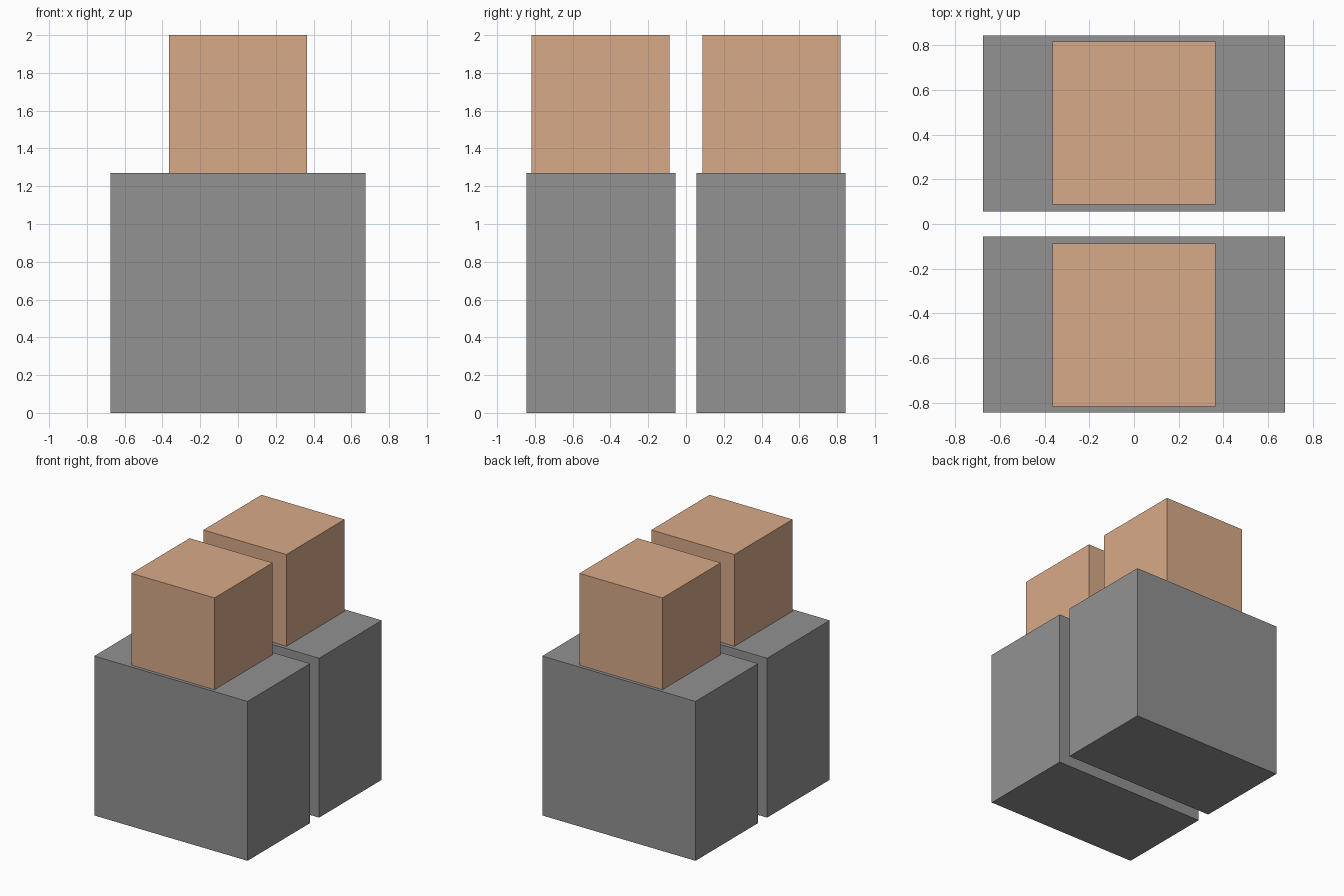
import bpy

if "Cube" in bpy.data.objects:
    bpy.data.objects.remove(bpy.data.objects["Cube"])


def make_material(name, rgb):
    mat = bpy.data.materials.new(name)
    mat.diffuse_color = (*rgb, 1.0)
    mat.use_nodes = True
    mat.node_tree.nodes["Principled BSDF"].inputs["Base Color"].default_value = mat.diffuse_color
    return mat


def box(name, centre, size, material):
    bpy.ops.mesh.primitive_cube_add(size=1, location=centre)
    obj = bpy.context.object
    obj.name = name
    obj.scale = size
    bpy.ops.object.transform_apply(location=False, rotation=False, scale=True)
    obj.data.materials.append(material)
    return obj


tan = make_material("tan", (0.686, 0.402, 0.25))
dark_grey = make_material("dark_grey", (0.287, 0.287, 0.287))

BASE_H = 1.269
TOP = 2.0 - BASE_H

# Two matching stacks: a dark grey base block with a tan cube on top
for side, s in (("front", -1), ("back", 1)):
    box(side + "_base_block", (0, s * 0.45, BASE_H / 2), (1.35, 0.788, BASE_H), dark_grey)
    box(side + "_top_cube", (0, s * 0.452, BASE_H + TOP / 2), (TOP, TOP, TOP), tan)
